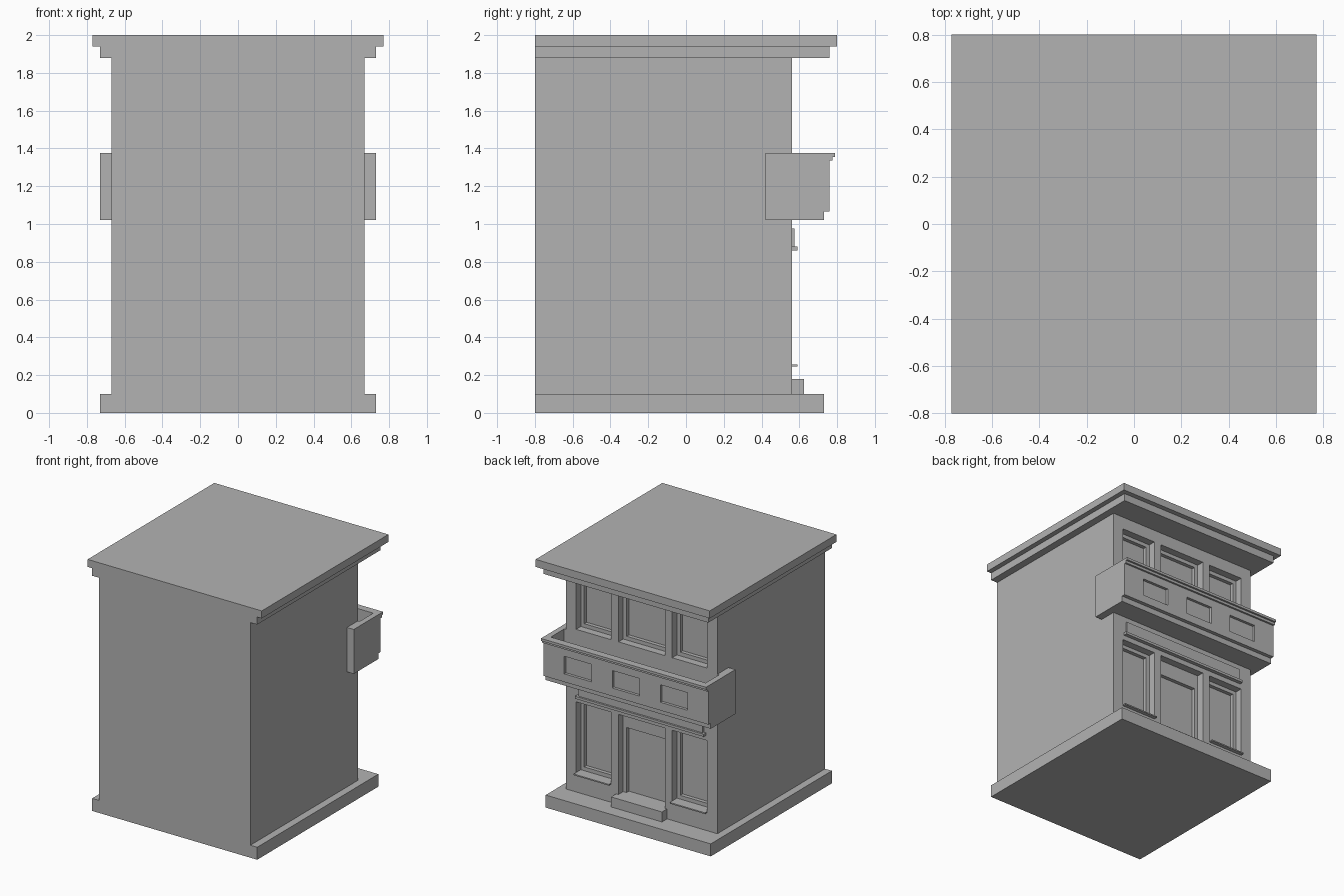
import bpy
import bmesh

old = bpy.data.objects.get("Cube")
if old:
    bpy.data.objects.remove(old, do_unlink=True)

stone = bpy.data.materials.new("grey stone")
stone.use_nodes = True
GREY = (0.45, 0.45, 0.45, 1)
stone.diffuse_color = GREY
stone.node_tree.nodes["Principled BSDF"].inputs["Base Color"].default_value = GREY


def boxes(name, spans):
    """One object made of boxes, each given as x, y and z ranges."""
    bm = bmesh.new()
    for span in spans:
        made = bmesh.ops.create_cube(bm, size=1)
        for v in made["verts"]:
            v.co = [lo + (c + 0.5) * (hi - lo) for c, (lo, hi) in zip(v.co, span)]
    mesh = bpy.data.meshes.new(name)
    bm.to_mesh(mesh)
    bm.free()
    mesh.materials.append(stone)
    obj = bpy.data.objects.new(name, mesh)
    bpy.context.collection.objects.link(obj)
    return obj


def block(name, half_width, y, z):
    return boxes(name, [((-half_width, half_width), y, z)])


def carve(obj, spans):
    """Cut boxes out of an object."""
    cutter = boxes("cutter", spans)
    cutter.hide_render = True
    mod = obj.modifiers.new("carve", "BOOLEAN")
    mod.operation = "DIFFERENCE"
    mod.solver = "EXACT"
    mod.object = cutter
    bpy.context.view_layer.objects.active = obj
    bpy.ops.object.modifier_apply(modifier=mod.name)
    bpy.data.objects.remove(cutter, do_unlink=True)


BACK, WALL = -0.8, 0.56
SIDE_BAY, MID_BAY = (0.425, 0.155), (0, 0.205)   # centre, half width


def bays(z_range, inset, y_range, middle=True):
    """Opening boxes for the two side bays and the middle one."""
    c, h = SIDE_BAY
    rows = [(c, h), (-c, h)] + ([MID_BAY] if middle else [])
    z = (z_range[0] + inset, z_range[1] - inset)
    return [((x - w + inset, x + w - inset), y_range, z) for x, w in rows]


# Main body with stepped window and door recesses
body = block("house_body", 0.67, (BACK, WALL), (0.1, 1.88))
upper, lower, door = (1.40, 1.78), (0.255, 0.82), (0.18, 0.82)
outer, inner = (0.50, 0.7), (0.47, 0.7)
door_hole = ((-0.205, 0.205), outer, door)
door_panel = ((-0.175, 0.175), inner, (0.18, 0.70))
carve(body, bays(upper, 0, outer) + bays(lower, 0, outer, False) + [door_hole])
carve(body, bays(upper, 0.03, inner) + bays(lower, 0.03, inner, False) + [door_panel])

# Base and roof cornice
block("base_slab", 0.73, (BACK, 0.73), (0, 0.1))
block("cornice_lower", 0.73, (BACK, 0.76), (1.88, 1.94))
block("cornice_upper", 0.77, (BACK, 0.80), (1.94, 2.0))

# Door step, window sills and frieze over the ground floor
block("door_step", 0.225, (WALL, 0.625), (0.1, 0.18))
boxes("window_sills", bays((0.245, 0.255), 0, (0.50, 0.59), False))
block("frieze_panel", 0.55, (WALL, 0.575), (0.88, 0.975))
block("frieze_moulding", 0.57, (WALL, 0.59), (0.86, 0.88))

# Balcony tray, hollow in front of the wall
tray = block("balcony_tray", 0.73, (0.42, 0.73), (1.02, 1.375))
carve(tray, [((-0.685, 0.685), (WALL, 0.8), (1.065, 1.5))])

# Balcony front with three sunken panels and a stepped rim
front = block("balcony_front", 0.73, (0.73, 0.76), (1.065, 1.375))
carve(front, [((x - 0.12, x + 0.12), (0.738, 0.8), (1.13, 1.27)) for x in (-0.425, 0, 0.425)])
block("balcony_rim_lower", 0.73, (0.76, 0.775), (1.335, 1.355))
block("balcony_rim_upper", 0.73, (0.76, 0.79), (1.355, 1.375))
